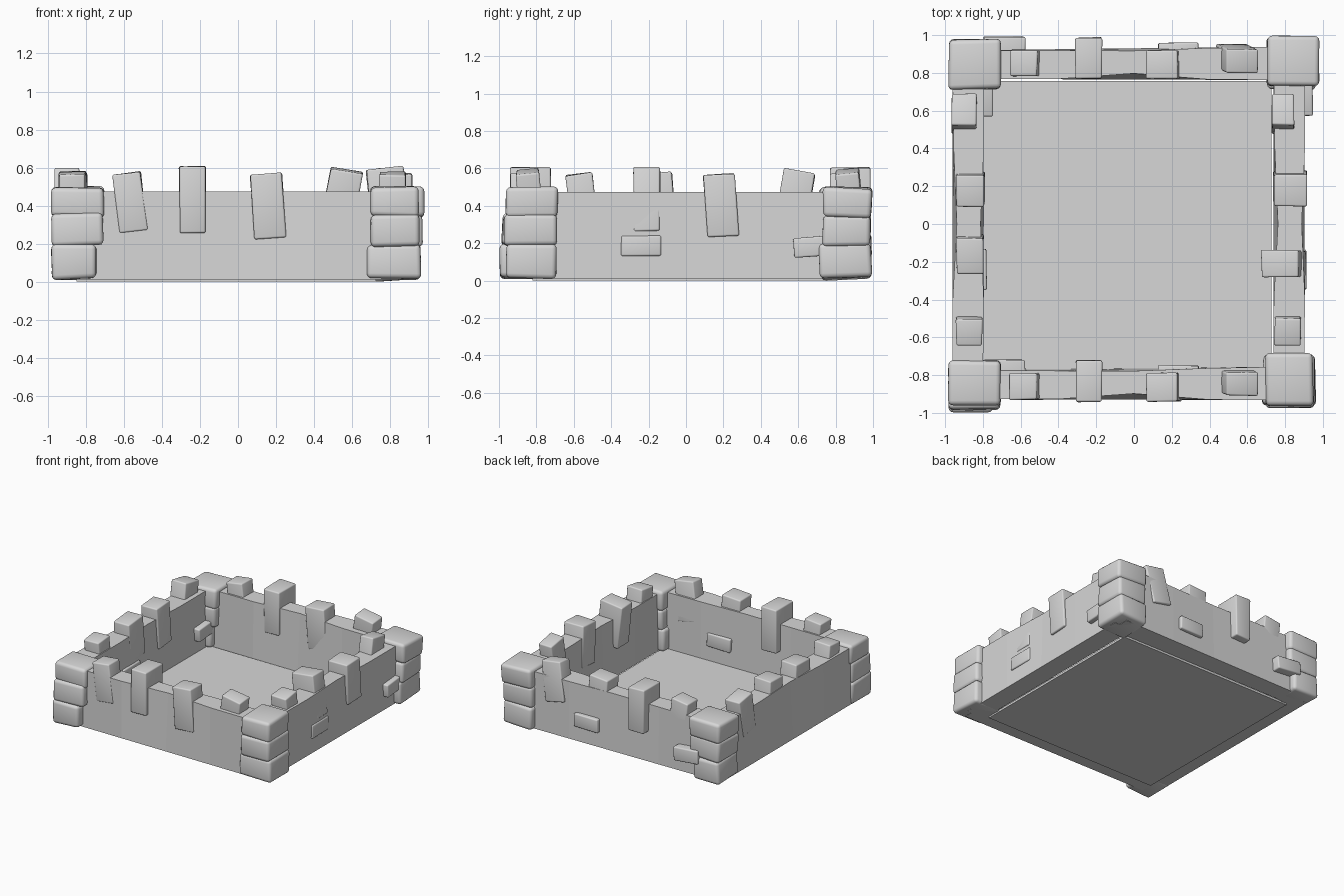
import bpy, bmesh, math, random
from mathutils import Euler, Vector

random.seed(4)
cube = bpy.data.objects.get("Cube")
if cube:
    bpy.data.objects.remove(cube, do_unlink=True)

SHADE = (0.68, 0.68, 0.68, 1)
grey = bpy.data.materials.new("stone_grey")
grey.use_nodes = True
grey.diffuse_color = SHADE
grey.node_tree.nodes["Principled BSDF"].inputs["Base Color"].default_value = SHADE


def finish(name, bm, smooth=False):
    bmesh.ops.recalc_face_normals(bm, faces=bm.faces)
    mesh = bpy.data.meshes.new(name)
    bm.to_mesh(mesh)
    bm.free()
    mesh.materials.append(grey)
    ob = bpy.data.objects.new(name, mesh)
    bpy.context.collection.objects.link(ob)
    if smooth:
        bpy.ops.object.select_all(action='DESELECT')
        ob.select_set(True)
        bpy.context.view_layer.objects.active = ob
        bpy.ops.object.shade_smooth_by_angle(angle=math.radians(50))


def stone(name, x, y, z, turn=(0, 0), rough=0.007, round_off=0.01):
    """Worn block filling the ranges x, y, z, turned about x and y in degrees."""
    lo, hi = Vector((x[0], y[0], z[0])), Vector((x[1], y[1], z[1]))
    size, mid = hi - lo, (lo + hi) / 2
    bm = bmesh.new()
    bmesh.ops.create_cube(bm, size=1)
    for v in bm.verts:
        # corners are only ever worn inward
        v.co = Vector([c * s - math.copysign(random.uniform(0, rough), c)
                       for c, s in zip(v.co, size)])
    bmesh.ops.bevel(bm, geom=bm.edges[:], offset=round_off, segments=3,
                    profile=0.5, affect='EDGES')
    spin = Euler((math.radians(turn[0]), math.radians(turn[1]), 0)).to_matrix()
    for v in bm.verts:
        v.co = spin @ v.co + mid
    finish(name, bm, True)


def wall(name, outer, inner, shift, along_x):
    """Wall with a straight foot and wavy top edges."""
    stations = (-0.86, -0.4, 0, 0.4, 0.86)
    bm = bmesh.new()
    rings = []
    for t, a, b in zip(stations, outer, inner):
        mix = (t + 0.86) / 1.72
        foot_a = outer[0] + (outer[-1] - outer[0]) * mix
        foot_b = inner[0] + (inner[-1] - inner[0]) * mix
        ring = []
        for d, z in ((foot_a, 0.012), (foot_b, 0.012), (b, 0.475), (a, 0.475)):
            p = (t, d + shift, z) if along_x else (d + shift, t, z)
            ring.append(bm.verts.new(p))
        rings.append(ring)
    for r, s in zip(rings, rings[1:]):
        for i in range(4):
            j = (i + 1) % 4
            bm.faces.new((r[i], r[j], s[j], s[i]))
    bm.faces.new(rings[0])
    bm.faces.new(rings[-1])
    finish(name, bm)


# Floor slab
bm = bmesh.new()
bmesh.ops.create_cube(bm, size=1)
for v in bm.verts:
    v.co = (0.727 if v.co.x > 0 else -0.85, 0.757 if v.co.y > 0 else -0.82,
            0.018 if v.co.z > 0 else 0)
finish("floor", bm)

# Walls: opposite sides share one shape
for name, shift in (("back", 0), ("front", -1.695)):
    wall(name + "_wall", (0.92, 0.918, 0.917, 0.932, 0.94),
         (0.768, 0.768, 0.797, 0.765, 0.762), shift, True)
for name, shift in (("left", 0), ("right", -1.7)):
    wall(name + "_wall", (0.9, 0.905, 0.888, 0.905, 0.905),
         (0.738, 0.74, 0.762, 0.745, 0.738), shift, False)

# Upright stones and bricks of the front and back walls
for name, shift in (("front", 0), ("back", 1.71)):
    uprights = (
        (-0.645, -0.49, -0.933, -0.785, 0.26, 0.575, 0, -7),
        (-0.312, -0.165, -0.945, -0.718, 0.25, 0.608, 0, 0),
        (0.073, 0.245, -0.945, -0.785, 0.225, 0.57, 0, -4),
        (0.455, 0.635, -0.9, -0.768, 0.27, 0.592, 5, 11),
    )
    for i, (x0, x1, y0, y1, z0, z1, lean, tilt) in enumerate(uprights):
        stone(f"{name}_upright_{i}", (x0, x1), (y0 + shift, y1 + shift), (z0, z1), (lean, tilt))
    stone(name + "_brick", (0.125, 0.345), (-0.86 + shift, -0.745 + shift), (0.13, 0.245))
    stone(name + "_end_brick", (-0.8, -0.575), (-0.86 + shift, -0.715 + shift), (0.125, 0.24), (0, 4))

# Upright stones of the left and right walls
side_uprights = {
    "left": (
        (0.74, 0.888, -0.63, -0.48, 0.26, 0.575, 7, 0),
        (0.688, 0.895, -0.285, -0.135, 0.25, 0.602, 0, -6),
        (0.735, 0.918, 0.1, 0.273, 0.232, 0.572, 4, 0),
        (0.725, 0.852, 0.495, 0.67, 0.28, 0.592, -10, 0),
    ),
    "right": (
        (-0.945, -0.8, -0.63, -0.48, 0.26, 0.575, 7, 0),
        (-0.943, -0.792, -0.26, -0.06, 0.26, 0.58, 4, 0),
        (-0.945, -0.787, 0.1, 0.273, 0.232, 0.572, 4, 0),
        (-0.968, -0.83, 0.495, 0.67, 0.28, 0.592, -10, 0),
    ),
}
for name, rows in side_uprights.items():
    for i, (x0, x1, y0, y1, z0, z1, tilt, lean) in enumerate(rows):
        stone(f"{name}_upright_{i}", (x0, x1), (y0, y1), (z0, z1), (tilt, lean))
    shift = 0 if name == "left" else -1.695
    stone(name + "_brick", (0.8 + shift, 0.918 + shift), (-0.352, -0.127), (0.13, 0.245))
    stone(name + "_end_brick", (0.8 + shift, 0.95 + shift), (0.57, 0.8), (0.125, 0.24), (4, 0))

# Corner stacks, three worn blocks each, from the ground up
corners = {
    "front_right": (((-0.985, -0.738), (-1.0, -0.735)), ((-0.985, -0.705), (-0.99, -0.73)),
                    ((-0.985, -0.7), (-0.97, -0.715))),
    "front_left": (((0.675, 0.965), (-0.965, -0.685)), ((0.695, 0.96), (-0.98, -0.685)),
                   ((0.69, 0.955), (-0.97, -0.68))),
    "back_left": (((0.7, 0.965), (0.71, 1.0)), ((0.7, 0.975), (0.725, 0.99)),
                  ((0.695, 0.985), (0.725, 1.0))),
    "back_right": (((-0.98, -0.738), (0.71, 0.985)), ((-0.985, -0.705), (0.71, 0.98)),
                   ((-0.985, -0.7), (0.71, 0.985))),
}
levels = ((0.005, 0.2), (0.18, 0.36), (0.335, 0.505))
for name, blocks in corners.items():
    for i, ((x, y), z) in enumerate(zip(blocks, levels)):
        stone(f"{name}_corner_block_{i}", x, y, z, (random.uniform(-2, 2), random.uniform(-2, 2)),
              0.012, 0.025)
